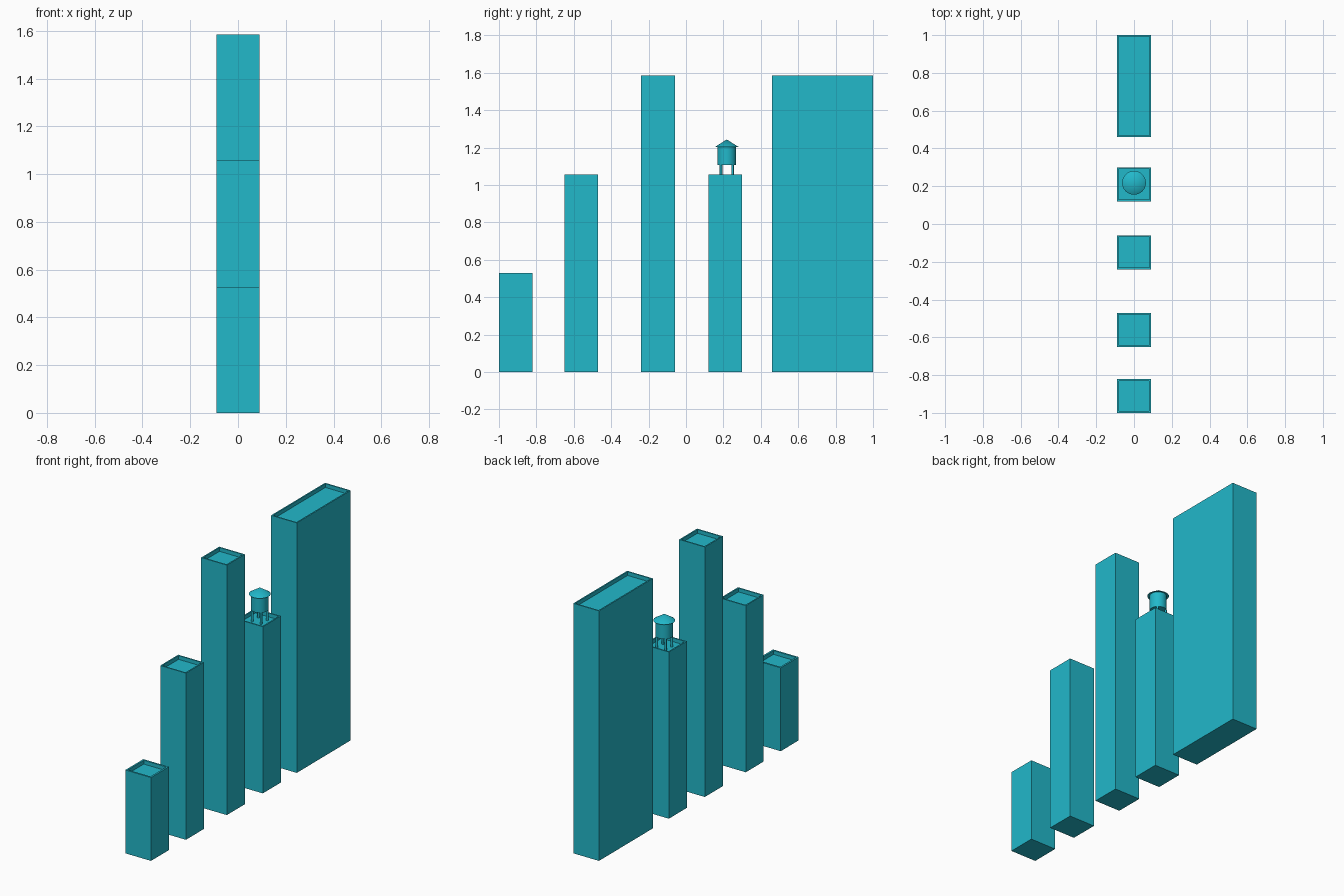
import bpy, bmesh
from mathutils import Matrix, Vector

if "Cube" in bpy.data.objects:
    bpy.data.objects.remove(bpy.data.objects["Cube"])

teal = bpy.data.materials.new("teal")
teal.diffuse_color = (0.016, 0.479, 0.591, 1)
teal.use_nodes = True
teal.node_tree.nodes["Principled BSDF"].inputs["Base Color"].default_value = teal.diffuse_color


def finish(bm, name):
    bmesh.ops.recalc_face_normals(bm, faces=bm.faces)
    me = bpy.data.meshes.new(name)
    bm.to_mesh(me)
    bm.free()
    me.materials.append(teal)
    ob = bpy.data.objects.new(name, me)
    bpy.context.collection.objects.link(ob)
    return ob


def building(name, y0, y1, height, rim, depth=0.024):
    # block with a recessed roof behind a parapet
    bm = bmesh.new()
    m = Matrix.Translation((0, (y0 + y1) / 2, height / 2)) @ Matrix.Diagonal((0.18, y1 - y0, height, 1))
    bmesh.ops.create_cube(bm, size=1, matrix=m)
    bm.normal_update()
    roof = [f for f in bm.faces if f.normal.z > 0.9]
    bmesh.ops.inset_region(bm, faces=roof, thickness=rim)
    wall = bmesh.ops.extrude_discrete_faces(bm, faces=roof)["faces"]
    for f in wall:
        bmesh.ops.translate(bm, verts=f.verts, vec=Vector((0, 0, -depth)))
    finish(bm, name)


def cone(name, x, y, z0, z1, r0, r1, sides):
    bm = bmesh.new()
    bmesh.ops.create_cone(bm, cap_ends=True, segments=sides, radius1=r0, radius2=r1,
                          depth=z1 - z0, matrix=Matrix.Translation((x, y, (z0 + z1) / 2)))
    bmesh.ops.remove_doubles(bm, verts=bm.verts, dist=1e-5)
    ob = finish(bm, name)
    bpy.ops.object.select_all(action='DESELECT')
    ob.select_set(True)
    bpy.context.view_layer.objects.active = ob
    bpy.ops.object.shade_smooth_by_angle(angle=0.6)


# row of buildings
building("low_building", -1.0, -0.82, 0.528, 0.016)
building("middle_building", -0.65, -0.47, 1.056, 0.012)
building("tall_building", -0.24, -0.06, 1.584, 0.012)
building("water_tower_building", 0.12, 0.30, 1.056, 0.012)
building("wide_building", 0.46, 1.0, 1.584, 0.012)

# water tower on the roof
ty = 0.218
for i, (sx, sy) in enumerate(((-1, -1), (1, -1), (1, 1), (-1, 1))):
    cone(f"tower_leg_{i + 1}", sx * 0.031, ty + sy * 0.031, 1.032, 1.107, 0.007, 0.007, 12)
cone("water_tank", 0, ty, 1.106, 1.203, 0.05, 0.05, 32)
cone("tank_roof", 0, ty, 1.203, 1.243, 0.063, 0.0, 32)
